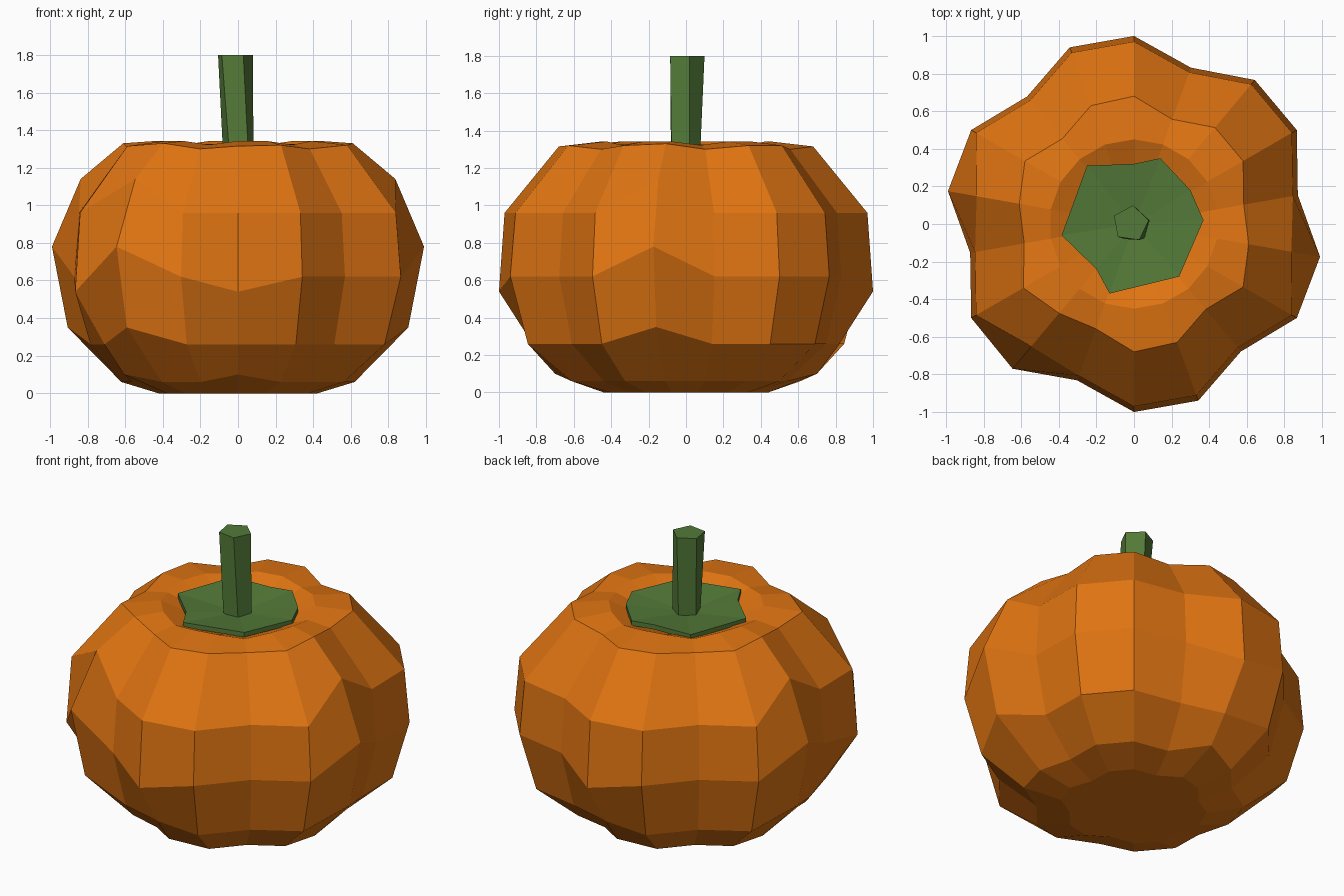
import bpy, bmesh, math

if "Cube" in bpy.data.objects:
    bpy.data.objects.remove(bpy.data.objects["Cube"])


def material(name, rgb):
    m = bpy.data.materials.new(name)
    m.diffuse_color = (*rgb, 1)
    m.use_nodes = True
    m.node_tree.nodes["Principled BSDF"].inputs["Base Color"].default_value = m.diffuse_color
    return m


orange = material("pumpkin orange", (0.74, 0.175, 0.006))
green = material("leaf green", (0.088, 0.195, 0.04))


def loft(name, rings, mat, cap_start=None, cap_end=None):
    """Skin a stack of equal-length point rings; close each end flat or to a point."""
    bm = bmesh.new()
    rows = [[bm.verts.new(p) for p in ring] for ring in rings]
    n = len(rows[0])
    for a, b in zip(rows, rows[1:]):
        for i in range(n):
            j = (i + 1) % n
            bm.faces.new((a[i], a[j], b[j], b[i]))
    for row, apex in ((rows[0], cap_start), (rows[-1], cap_end)):
        if apex is None:
            bm.faces.new(row)
        else:
            v = bm.verts.new(apex)
            for i in range(n):
                bm.faces.new((row[i], row[(i + 1) % n], v))
    bmesh.ops.recalc_face_normals(bm, faces=bm.faces)
    me = bpy.data.meshes.new(name)
    bm.to_mesh(me)
    bm.free()
    me.materials.append(mat)
    ob = bpy.data.objects.new(name, me)
    bpy.context.collection.objects.link(ob)
    return ob


def polar(r, deg, z, cx=0, cy=0):
    a = math.radians(deg)
    return (cx + r * math.cos(a), cy + r * math.sin(a), z)


# Pumpkin body: 18 ribs, six lobes, three slightly different rib profiles (r, z)
low = [(.44, 0), (.70, .10), (.82, .26), (1.0, .54), (.97, .96), (.68, 1.315)]
mid = [(.43, 0), (.65, .06), (.90, .26), (1.0, .62), (.97, .96), (.67, 1.32)]
high = [(.43, 0), (.63, .06), (.92, .35), (1.005, .78), (.85, 1.14), (.62, 1.33)]
dip = [(.45, 1.342), (.24, 1.25)]
kinds = {90: low, 270: low, 210: low, 350: high, 170: high, 230: high}

columns = []
for k in range(18):
    deg = 10 + 20 * k
    groove = k % 3 == 0
    s = 0.885 if groove else 1.0
    col = []
    for i, (r, z) in enumerate(kinds.get(deg, mid) + dip):
        if groove and i in (5, 6):
            z -= 0.02
        col.append(polar(r * (s if i < 6 else 1), deg, z))
    columns.append(col)
loft("pumpkin_body", list(zip(*columns)), orange, cap_end=(0, 0, 1.24))

# Leaf cap: uneven, slightly dished plate around the stem
outline = [(.37, .02), (.30, .18), (.14, .35), (0, .32), (-.25, .31),
           (-.385, -.06), (-.2, -.24), (-.13, -.37), (.24, -.28)]
loft("leaf_cap", [[(x, y, 1.295) for x, y in outline],
                  [(x, y, 1.325) for x, y in outline]],
     green, (0, 0, 1.25), (0, 0, 1.285))

# Stem: five-sided, slightly leaning and flaring upward
loft("stem", [[polar(.085, 20 + 72 * i, 1.26, .003, -.01) for i in range(5)],
              [polar(.098, 10 + 72 * i, 1.80, -.018, .002) for i in range(5)]], green)
